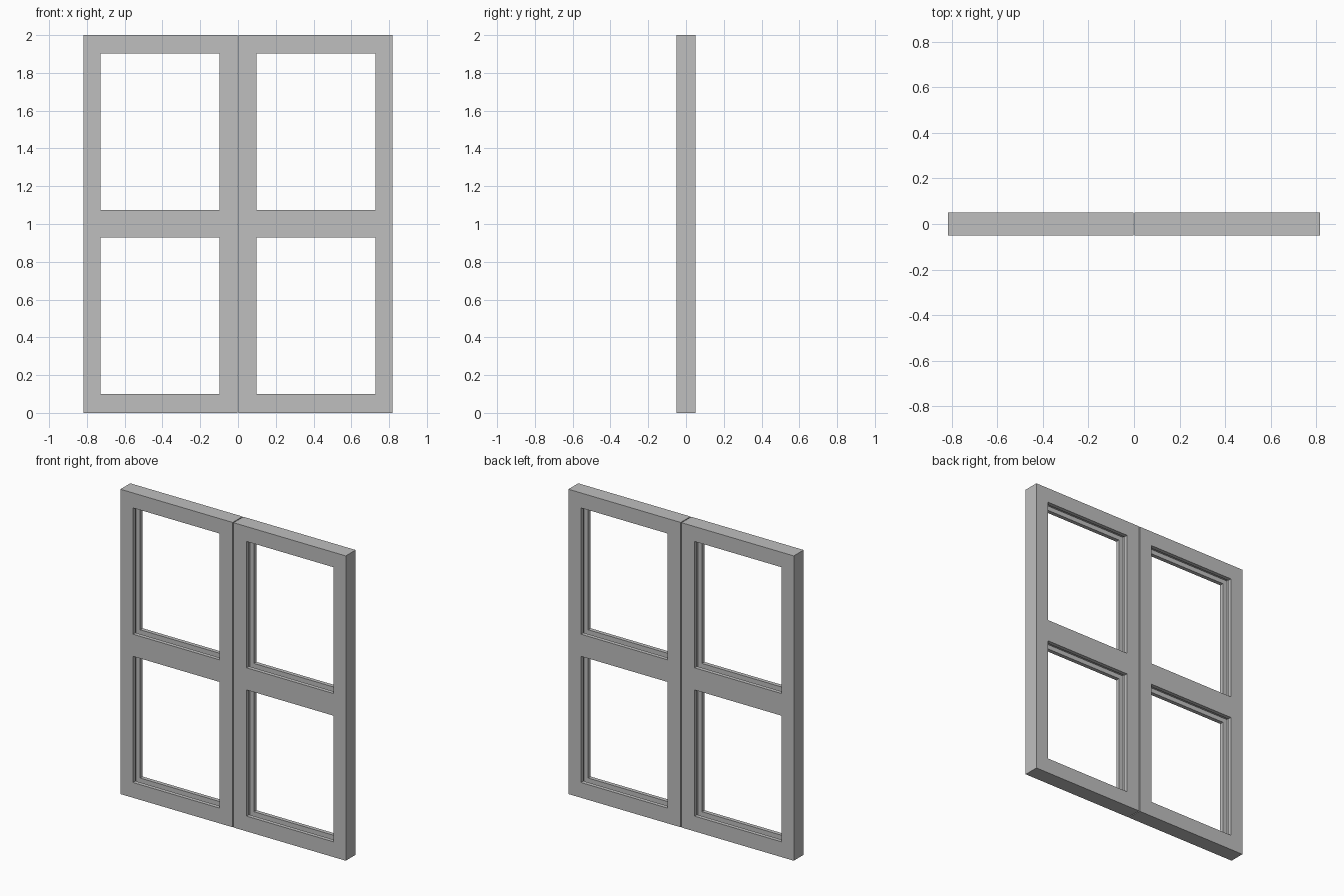
import bpy

cube = bpy.data.objects.get("Cube")
if cube:
    bpy.data.objects.remove(cube, do_unlink=True)

HEIGHT, DEPTH = 2.0, 0.102
INNER, OUTER = 0.003, 0.818           # sash edges either side of the centre seam
PANE_X = (0.098, 0.728)
PANES_Z = ((0.1, 0.928), (1.073, 1.902))
GROOVE_WIDTH, GROOVE_DEPTH = 0.05, 0.03

grey = bpy.data.materials.new("frame grey")
grey.use_nodes = True
colour = (0.52, 0.52, 0.52, 1)
grey.diffuse_color = colour
grey.node_tree.nodes["Principled BSDF"].inputs["Base Color"].default_value = colour


def box(name, x, y, z):
    """Box spanning the given (low, high) ranges."""
    spans = (x, y, z)
    bpy.ops.mesh.primitive_cube_add(size=1, location=[sum(s) / 2 for s in spans])
    ob = bpy.context.object
    ob.name = name
    ob.scale = [abs(s[1] - s[0]) for s in spans]
    bpy.ops.object.transform_apply(location=True, rotation=False, scale=True)
    return ob


def grow(span, amount):
    return min(span) - amount, max(span) + amount


def cut(target, cutter):
    """Subtract a cutter from the target, then discard it."""
    cutter.hide_render = True
    mod = target.modifiers.new("cut", 'BOOLEAN')
    mod.operation = 'DIFFERENCE'
    mod.solver = 'EXACT'
    mod.object = cutter
    bpy.context.view_layer.objects.active = target
    bpy.ops.object.modifier_apply(modifier=mod.name)
    bpy.data.objects.remove(cutter, do_unlink=True)


half = (-DEPTH / 2, DEPTH / 2)
groove = (-GROOVE_WIDTH / 2, GROOVE_WIDTH / 2)

# Two matching sashes, each with two openings grooved for glass
for name, side in (("right_sash", -1), ("left_sash", 1)):
    sash = box(name, (side * INNER, side * OUTER), half, (0, HEIGHT))
    pane_x = (side * PANE_X[0], side * PANE_X[1])
    for pane_z in PANES_Z:
        cut(sash, box("opening_cutter", pane_x, grow(half, 0.1), pane_z))
        cut(sash, box("groove_cutter", grow(pane_x, GROOVE_DEPTH), groove,
                      grow(pane_z, GROOVE_DEPTH)))
    sash.data.materials.clear()
    sash.data.materials.append(grey)
